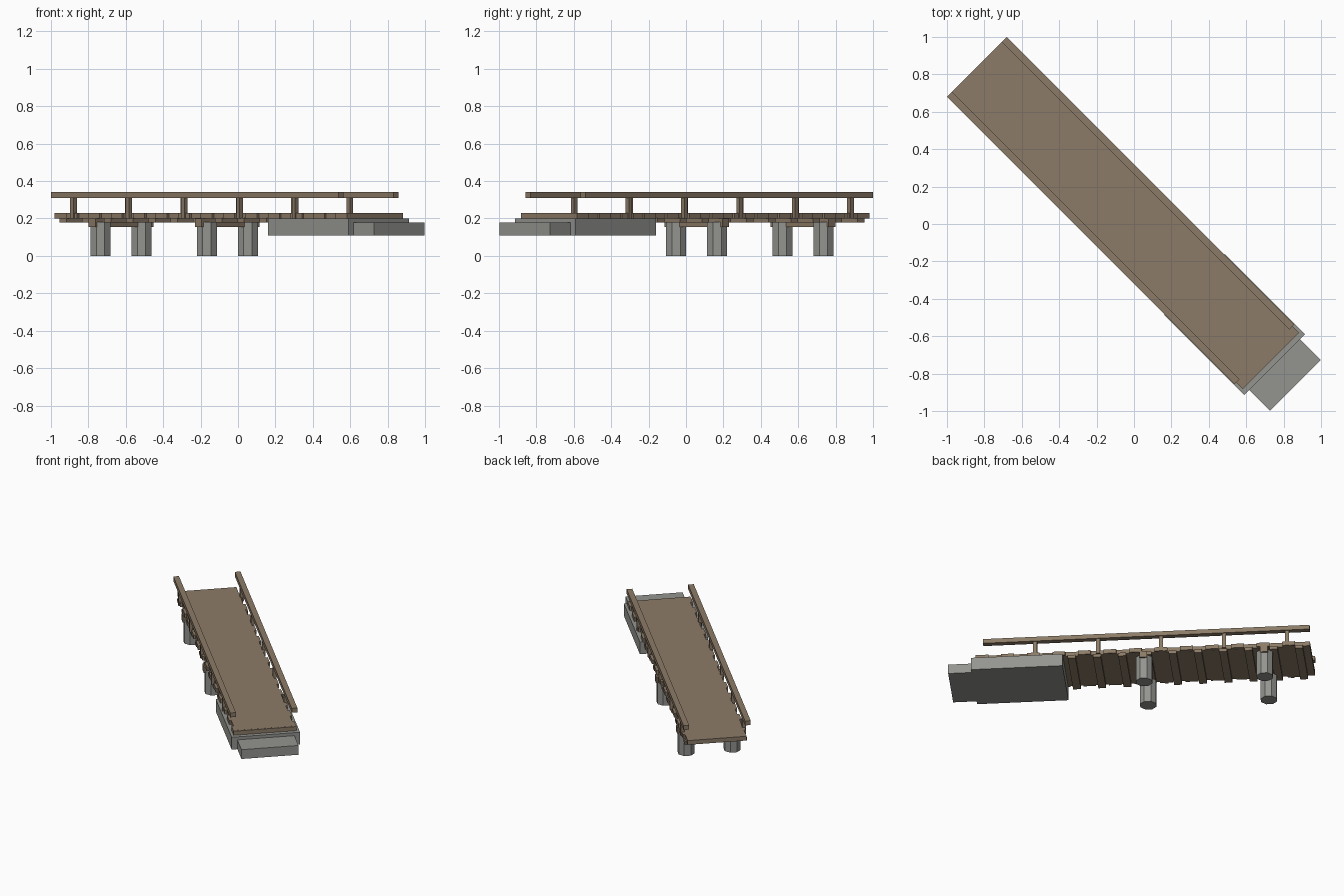
import bpy, math
from mathutils import Matrix

if "Cube" in bpy.data.objects:
    bpy.data.objects.remove(bpy.data.objects["Cube"])

# Pier is modelled along local u (length) and v (width), then turned 45 degrees
TURN = Matrix.Rotation(math.radians(-45), 4, 'Z')


def material(name, rgb):
    m = bpy.data.materials.new(name)
    m.diffuse_color = (*rgb, 1)
    m.use_nodes = True
    m.node_tree.nodes["Principled BSDF"].inputs["Base Color"].default_value = m.diffuse_color
    return m


wood = material("weathered wood", (0.262, 0.198, 0.136))
concrete = material("grey concrete", (0.296, 0.296, 0.28))


def finish(name, mat, local):
    ob = bpy.context.object
    ob.name = name
    ob.data.transform(TURN @ local)
    ob.data.materials.append(mat)
    return ob


def box(name, mat, u, v, z):
    bpy.ops.mesh.primitive_cube_add(size=1)
    c = [(a + b) / 2 for a, b in (u, v, z)]
    s = [b - a for a, b in (u, v, z)]
    return finish(name, mat, Matrix.Translation(c) @ Matrix.Diagonal((*s, 1)))


# Deck, with slightly wider planks at regular intervals
box("deck", wood, (-1.188, 1.025), (-0.198, 0.198), (0.199, 0.23))
for k in range(13):
    u = -1.09 + 0.17 * k
    box("wide_plank", wood, (u, u + 0.085), (-0.212, 0.212), (0.2, 0.2295))

# Joists under the open part of the deck
for k in range(10):
    u = -1.115 + 0.168 * k
    box("joist", wood, (u - 0.026, u + 0.026), (-0.208, 0.208), (0.178, 0.202))

# Octagonal piles in pairs, with a cap beam over each pair
for u in (-0.884, -0.081):
    box("cap_beam", wood, (u - 0.025, u + 0.025), (-0.22, 0.22), (0.155, 0.2))
    for v in (-0.155, 0.155):
        bpy.ops.mesh.primitive_cylinder_add(vertices=8, radius=0.058, depth=0.18)
        finish("pile", concrete, Matrix.Translation((u, v, 0.09))
               @ Matrix.Rotation(math.radians(22.5), 4, 'Z'))

# Railings on both sides
for s in (-1, 1):
    v = 0.207 * s
    box("handrail", wood, (-1.188, 0.986), (v - 0.019, v + 0.019), (0.31, 0.342))
    for k in range(5):
        u = -1.037 + 0.419 * k
        box("rail_post", wood, (u - 0.0125, u + 0.0125),
            (v - 0.0125, v + 0.0125), (0.2, 0.312))

# Shore foundation and step
box("foundation", concrete, (0.456, 1.064), (-0.23, 0.23), (0.11, 0.2))
box("step", concrete, (1.06, 1.22), (-0.192, 0.192), (0.11, 0.178))
